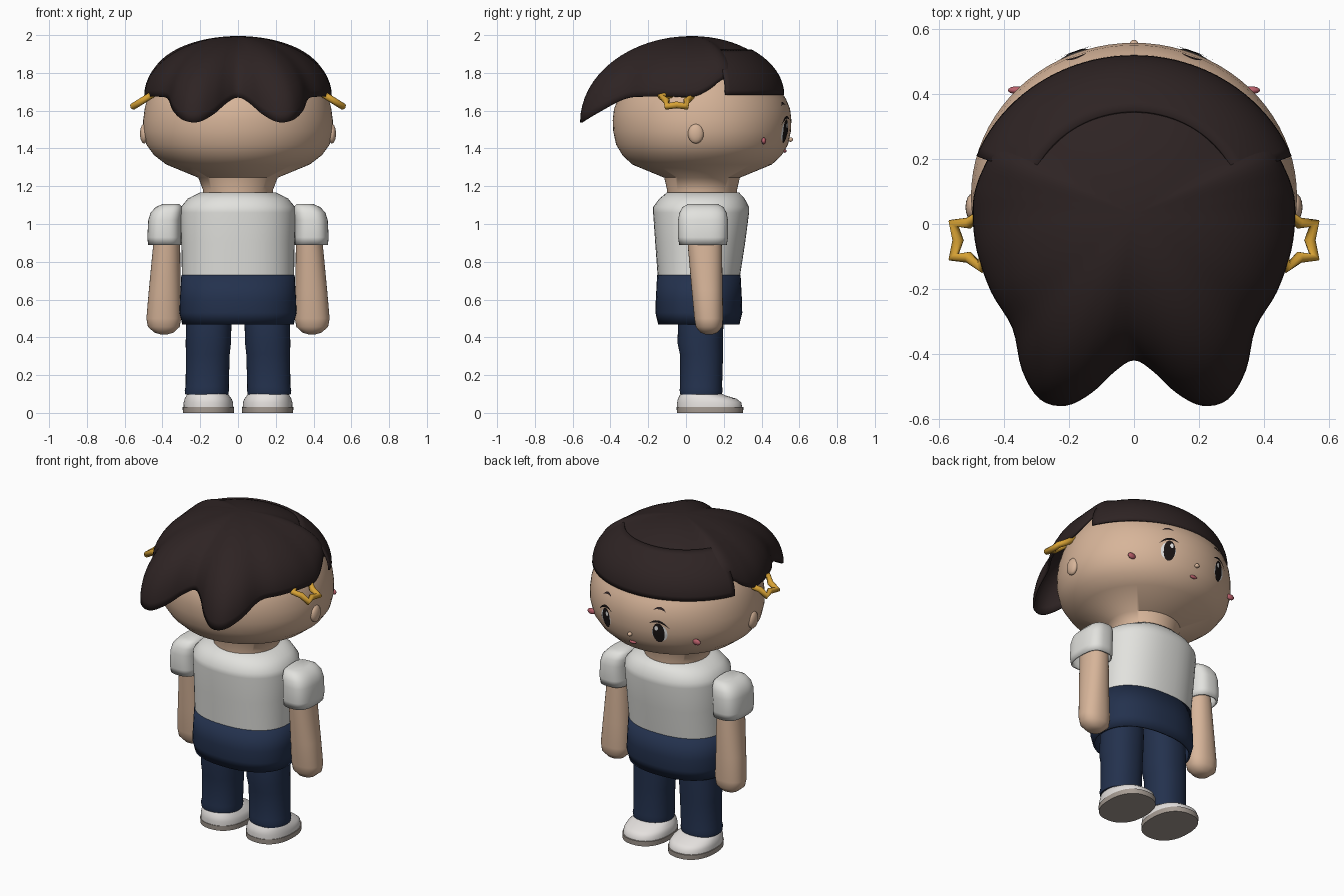
import bpy, bmesh, math
from mathutils import Vector

if "Cube" in bpy.data.objects:
    bpy.data.objects.remove(bpy.data.objects["Cube"])


def material(name, r, g, b):
    m = bpy.data.materials.new(name)
    m.diffuse_color = (r, g, b, 1)
    m.use_nodes = True
    bsdf = next(n for n in m.node_tree.nodes if n.type == 'BSDF_PRINCIPLED')
    bsdf.inputs["Base Color"].default_value = (r, g, b, 1)
    bsdf.inputs["Roughness"].default_value = 0.7
    return m


SKIN = material("skin", 0.68, 0.46, 0.32)
HAIR = material("dark_brown_hair", 0.027, 0.017, 0.017)
SHIRT = material("off_white_cloth", 0.76, 0.76, 0.73)
NAVY = material("navy_cloth", 0.017, 0.031, 0.075)
SHOE = material("shoe_white", 0.78, 0.75, 0.73)
SOLE = material("sole_grey", 0.38, 0.33, 0.29)
GOLD = material("gold", 0.68, 0.36, 0.035)
PINK = material("pink", 0.50, 0.12, 0.15)
BLACK = material("eye_black", 0.010, 0.007, 0.007)
WHITE = material("eye_white", 0.85, 0.85, 0.85)


def finish(name, bm, mat, angle=50, solid=0):
    """Turn a bmesh into a smooth shaded object."""
    bmesh.ops.remove_doubles(bm, verts=bm.verts, dist=0.0001)
    bmesh.ops.recalc_face_normals(bm, faces=bm.faces)
    me = bpy.data.meshes.new(name)
    bm.to_mesh(me)
    bm.free()
    me.materials.append(mat)
    ob = bpy.data.objects.new(name, me)
    bpy.context.collection.objects.link(ob)
    bpy.ops.object.select_all(action='DESELECT')
    ob.select_set(True)
    bpy.context.view_layer.objects.active = ob
    bpy.ops.object.shade_smooth_by_angle(angle=math.radians(angle))
    if solid:
        mod = ob.modifiers.new("thickness", 'SOLIDIFY')
        mod.thickness = solid
        mod.offset = -1
    return ob


def grid(bm, rows, closed=False):
    """Join equal rows of points with quads."""
    vs = [[bm.verts.new(p) for p in row] for row in rows]
    n = len(rows[0])
    for a, b in zip(vs, vs[1:]):
        for i in range(n if closed else n - 1):
            j = (i + 1) % n
            bm.faces.new((a[i], a[j], b[j], b[i]))
    return vs


def loft(name, rings, mat, power=2, side=1, seg=48, caps=(True, True), solid=0, angle=50):
    """Stack rounded rings given as (cx, cy, rx, ry, z)."""
    bm = bmesh.new()
    rows = []
    for cx, cy, rx, ry, z in rings:
        row = []
        for i in range(seg):
            a = math.tau * i / seg
            c, s = math.cos(a), math.sin(a)
            row.append((side * (cx + rx * math.copysign(abs(c) ** (2 / power), c)),
                        cy + ry * math.copysign(abs(s) ** (2 / power), s), z))
        rows.append(row)
    vs = grid(bm, rows, True)
    if caps[0]:
        bm.faces.new(vs[0])
    if caps[1]:
        bm.faces.new(vs[-1])
    return finish(name, bm, mat, angle, solid)


def blob(name, centre, size, mat):
    bm = bmesh.new()
    bmesh.ops.create_uvsphere(bm, u_segments=16, v_segments=10, radius=1)
    for v in bm.verts:
        v.co = Vector(a * b for a, b in zip(v.co, size)) + Vector(centre)
    return finish(name, bm, mat)


# Head and neck
HY = 0.085
HEAD = [(0.19, 0.19, 1.10), (0.185, 0.185, 1.18), (0.21, 0.20, 1.245), (0.38, 0.37, 1.315),
        (0.445, 0.422, 1.365), (0.485, 0.455, 1.42), (0.502, 0.47, 1.49), (0.502, 0.473, 1.55),
        (0.494, 0.466, 1.61), (0.482, 0.445, 1.66), (0.463, 0.415, 1.71), (0.41, 0.36, 1.80),
        (0.31, 0.27, 1.88), (0.15, 0.13, 1.93), (0.01, 0.01, 1.945)]
loft("head", [(0, HY, rx, ry, z) for rx, ry, z in HEAD], SKIN, seg=80)


def face_y(x, z):
    """Depth of the face surface at x and z."""
    for (ax, ay, az), (bx, by, bz) in zip(HEAD, HEAD[1:]):
        if az <= z <= bz:
            t = (z - az) / (bz - az)
            rx, ry = ax + (bx - ax) * t, ay + (by - ay) * t
            return HY + ry * math.sqrt(max(0, 1 - (x / rx) ** 2))


def patch(name, upper, lower, mat, lift):
    """Thin plate lying on the face between two curves in x and z."""
    bm = bmesh.new()
    rows = []
    for k in range(7):
        t = k / 6
        pts = [(a[0] + (b[0] - a[0]) * t, a[1] + (b[1] - a[1]) * t) for a, b in zip(upper, lower)]
        rows.append([(x, face_y(x, z) + lift, z) for x, z in pts])
    grid(bm, rows)
    finish(name, bm, mat)


def oval(name, cx, cz, a, b, mat, lift):
    turn = [math.pi * i / 12 for i in range(13)]
    patch(name, [(cx + a * math.cos(t), cz + b * math.sin(t)) for t in turn],
          [(cx + a * math.cos(t), cz - b * math.sin(t)) for t in turn], mat, lift)


def crescent(name, cx, cz, half, rise, thick, tilt, mat, lift):
    us = [-1 + i / 6 for i in range(13)]
    low = [(cx + half * u, cz + rise * (1 - u * u) + tilt * u) for u in us]
    patch(name, [(x, z + thick * (1 - u * u)) for (x, z), u in zip(low, us)], low, mat, lift)


# Face details, mirrored
for side, tag in ((1, "left"), (-1, "right")):
    oval(tag + "_eye_white", side * 0.185, 1.49, 0.042, 0.052, WHITE, 0.003)
    oval(tag + "_pupil", side * 0.18, 1.492, 0.033, 0.062, BLACK, 0.005)
    oval(tag + "_eye_glint", side * 0.17, 1.522, 0.010, 0.014, WHITE, 0.007)
    crescent(tag + "_lash", side * 0.185, 1.535, 0.058, 0.022, 0.014, -side * 0.012, BLACK, 0.007)
    crescent(tag + "_brow", side * 0.18, 1.625, 0.035, 0.008, 0.014, -side * 0.004, HAIR, 0.005)
    blob(tag + "_cheek", (side * 0.362, 0.412, 1.44), (0.026, 0.012, 0.018), PINK)
    blob(tag + "_ear", (side * 0.497, 0.052, 1.478), (0.022, 0.042, 0.052), SKIN)
blob("nose", (0, 0.553, 1.447), (0.014, 0.014, 0.012), SKIN)
blob("mouth", (0, 0.522, 1.387), (0.024, 0.010, 0.010), PINK)

# Hair: both pieces bulge from the crown to a rim
CROWN = Vector((0, 0.03, 1.995))


def bulge(rim, t, lift=0):
    s, c = math.sin(t), math.cos(t)
    return (CROWN.x + (rim.x - CROWN.x) * s, CROWN.y + (rim.y - CROWN.y) * s,
            CROWN.z - (CROWN.z - rim.z) * (1 - c) + lift)


half = [(0, 0.49, 1.70), (0.25, 0.43, 1.70), (0.40, 0.28, 1.72), (0.445, 0.21, 1.77),
        (0.485, 0.12, 1.71), (0.497, 0.04, 1.675), (0.485, -0.08, 1.675), (0.44, -0.21, 1.675),
        (0.375, -0.32, 1.665), (0.345, -0.45, 1.60), (0.29, -0.54, 1.55), (0.21, -0.56, 1.54),
        (0.13, -0.52, 1.58), (0.06, -0.455, 1.64), (0, -0.42, 1.67)]
knots = [Vector(p) for p in half] + [Vector((-x, y, z)) for x, y, z in half[-2:0:-1]]
rim, n = [], len(knots)
for i in range(n):
    p, q, r, s = (knots[(i + k) % n] for k in (-1, 0, 1, 2))
    for t in (0, 0.25, 0.5, 0.75):
        rim.append(0.5 * (2 * q + (r - p) * t + (2 * p - 5 * q + 4 * r - s) * t * t
                          + (3 * q - p - 3 * r + s) * t ** 3))
bm = bmesh.new()
grid(bm, [[bulge(p, math.pi / 2 * k / 16) for p in rim] for k in range(17)], True)
finish("back_hair", bm, HAIR, solid=0.012)

bm = bmesh.new()
fringe = [math.radians(21.5 + 137 * i / 40) for i in range(41)]
edge = [Vector((0.522 * math.cos(a), CROWN.y + 0.49 * math.sin(a), 1.68)) for a in fringe]
start = math.asin(0.65)
grid(bm, [[bulge(p, start + (math.pi / 2 - start) * k / 10, 0.004) for p in edge]
          for k in range(11)])
finish("fringe", bm, HAIR, solid=0.010)

# Star shaped hair clips
for side, tag in ((1, "left"), (-1, "right")):
    cu = bpy.data.curves.new(tag + "_star_clip", 'CURVE')
    cu.dimensions = '3D'
    cu.bevel_depth = 0.018
    cu.bevel_resolution = 3
    sp = cu.splines.new('POLY')
    sp.points.add(9)
    sp.use_cyclic_u = True
    for i, pt in enumerate(sp.points):
        a = math.pi * i / 5
        r = 0.055 if i % 2 else 0.088
        out = -r * math.cos(a)
        pt.co = (side * (0.495 + 0.85 * out), -0.05 + r * math.sin(a), 1.66 - 0.53 * out, 1)
    cu.materials.append(GOLD)
    bpy.context.collection.objects.link(bpy.data.objects.new(tag + "_star_clip", cu))

# Shirt and lower garment
loft("shirt", [(0, 0.068, 0.297, 0.218, 0.725), (0, 0.075, 0.30, 0.238, 0.90),
               (0, 0.08, 0.306, 0.254, 1.06), (0, 0.08, 0.302, 0.254, 1.09),
               (0, 0.085, 0.265, 0.225, 1.135), (0, 0.09, 0.20, 0.19, 1.168)], SHIRT, 2.3)
loft("hip_cover", [(0, 0.068, 0.30, 0.221, 0.73), (0, 0.068, 0.307, 0.228, 0.60),
                   (0, 0.068, 0.31, 0.230, 0.53), (0, 0.068, 0.295, 0.215, 0.468)],
     NAVY, 2.3, caps=(False, False), solid=0.012)

# Limbs and shoes, mirrored
for side, tag in ((1, "left"), (-1, "right")):
    loft(tag + "_sleeve", [(0.388, 0.09, 0.088, 0.126, 0.89), (0.39, 0.09, 0.090, 0.132, 0.93),
                           (0.387, 0.09, 0.088, 0.132, 1.02), (0.378, 0.09, 0.085, 0.125, 1.06),
                           (0.365, 0.09, 0.070, 0.108, 1.09), (0.355, 0.09, 0.045, 0.08, 1.105)],
         SHIRT, 2.8, side, caps=(False, True), solid=0.010)
    loft(tag + "_arm", [(0.37, 0.09, 0.065, 0.09, 1.03), (0.378, 0.10, 0.072, 0.09, 0.88),
                        (0.388, 0.112, 0.084, 0.082, 0.65), (0.393, 0.12, 0.092, 0.076, 0.50),
                        (0.393, 0.122, 0.084, 0.070, 0.455), (0.392, 0.122, 0.05, 0.045, 0.425),
                        (0.391, 0.122, 0.02, 0.02, 0.416)], SKIN, 2.2, side)
    loft(tag + "_trouser_leg", [(0.150, 0.075, 0.12, 0.115, 0.62), (0.155, 0.078, 0.12, 0.12, 0.47),
                                (0.157, 0.075, 0.12, 0.12, 0.37), (0.160, 0.082, 0.116, 0.114, 0.31),
                                (0.163, 0.08, 0.114, 0.111, 0.14), (0.165, 0.08, 0.117, 0.114, 0.12),
                                (0.165, 0.08, 0.114, 0.110, 0.097)], NAVY, 2.2, side)
    loft(tag + "_shoe", [(0.157, 0.125, 0.132, 0.172, 0.03), (0.157, 0.123, 0.131, 0.170, 0.055),
                         (0.158, 0.112, 0.124, 0.155, 0.075), (0.160, 0.088, 0.113, 0.122, 0.092),
                         (0.160, 0.08, 0.105, 0.108, 0.103)], SHOE, 2.3, side)
    loft(tag + "_sole", [(0.157, 0.127, 0.135, 0.175, 0), (0.157, 0.127, 0.136, 0.177, 0.03)],
         SOLE, 2.3, side)
